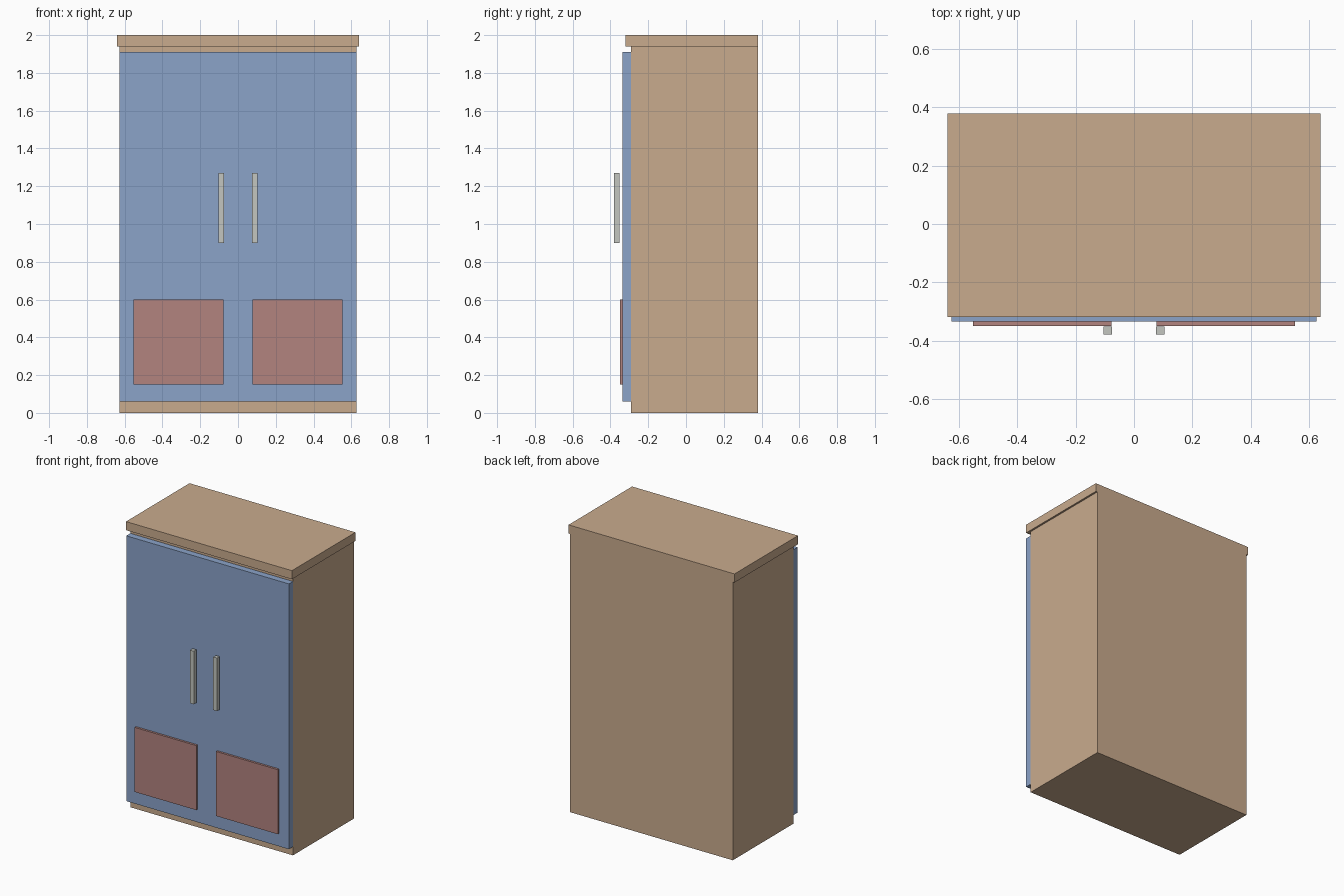
import bpy, bmesh
from mathutils import Vector

if "Cube" in bpy.data.objects:
    bpy.data.objects.remove(bpy.data.objects["Cube"])


def material(name, color):
    m = bpy.data.materials.new(name)
    m.diffuse_color = (*color, 1.0)
    m.use_nodes = True
    m.node_tree.nodes["Principled BSDF"].inputs["Base Color"].default_value = m.diffuse_color
    return m


WOOD = material("light_wood", (0.584, 0.407, 0.270))
BLUE = material("door_blue", (0.258, 0.366, 0.584))
RED = material("panel_red", (0.445, 0.227, 0.212))
METAL = material("handle_grey", (0.552, 0.565, 0.527))


def box(name, x, y, z, mat):
    """Box from (min, max) ranges along each axis."""
    bm = bmesh.new()
    bmesh.ops.create_cube(bm, size=1.0)
    for v in bm.verts:
        v.co = Vector([r[0] + (c + 0.5) * (r[1] - r[0]) for r, c in zip((x, y, z), v.co)])
    me = bpy.data.meshes.new(name)
    bm.to_mesh(me)
    bm.free()
    me.materials.append(mat)
    ob = bpy.data.objects.new(name, me)
    bpy.context.collection.objects.link(ob)
    return ob


# Carcass, overhanging top and the door front
box("cabinet_body", (-0.627, 0.627), (-0.29, 0.38), (0.0, 1.94), WOOD)
box("cabinet_top", (-0.64, 0.64), (-0.32, 0.38), (1.94, 2.0), WOOD)
box("door_front", (-0.627, 0.627), (-0.335, -0.29), (0.06, 1.91), BLUE)

# Lower panels and vertical handles, mirrored left and right
for side, s in (("left", -1), ("right", 1)):
    px = sorted((s * 0.077, s * 0.552))
    hx = sorted((s * 0.075, s * 0.104))
    box(side + "_lower_panel", px, (-0.35, -0.335), (0.15, 0.6), RED)
    box(side + "_handle", hx, (-0.38, -0.351), (0.9, 1.27), METAL)
